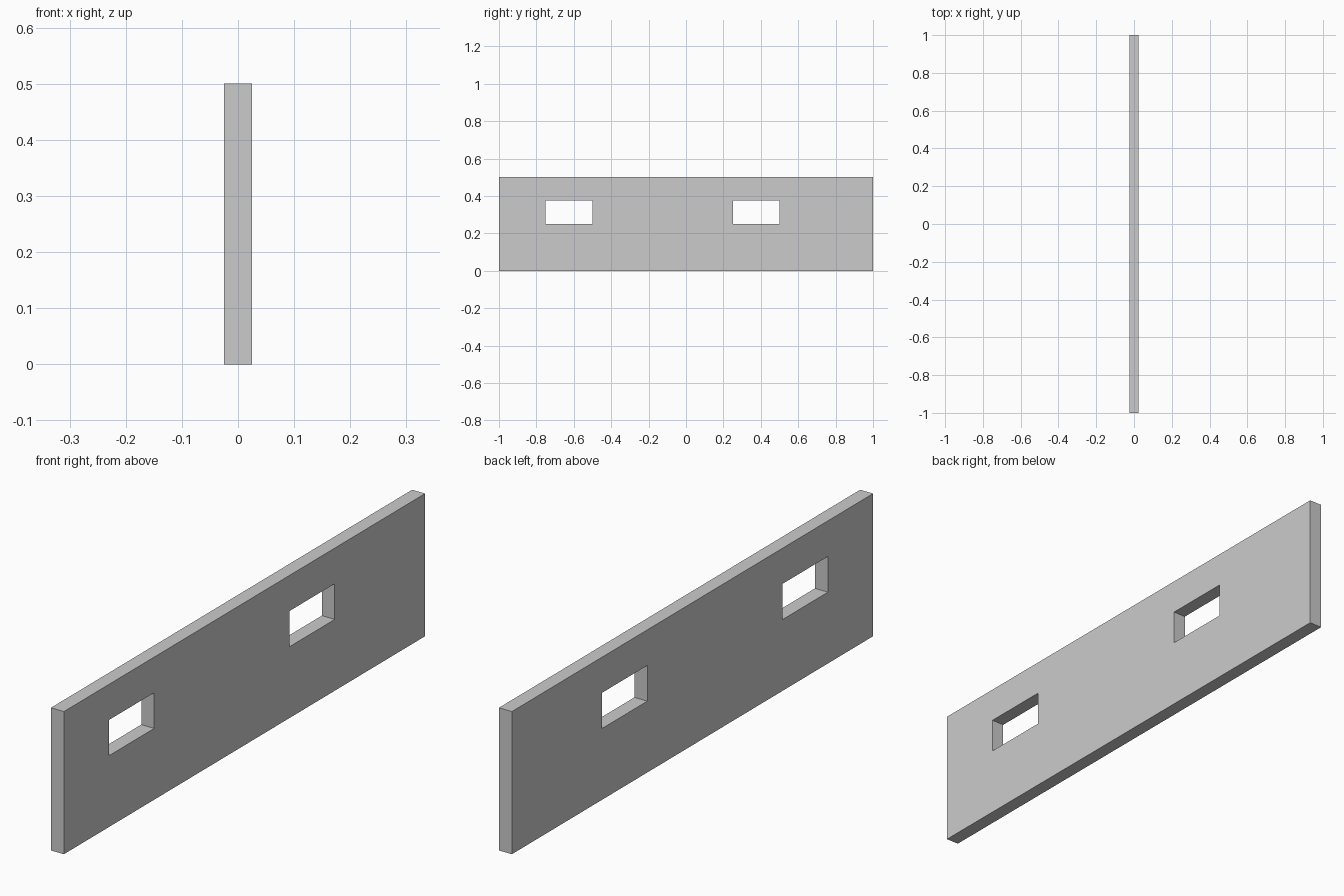
import bpy
import bmesh

if "Cube" in bpy.data.objects:
    bpy.data.objects.remove(bpy.data.objects["Cube"])

THICKNESS = 0.05
Y_LINES = [-1.0, -0.75, -0.5, 0.25, 0.5, 1.0]
Z_LINES = [0.0, 0.25, 0.375, 0.5]
WINDOWS = {(1, 1), (3, 1)}  # (column, row) cells left open

# Wall panel: a sheet of cells with the two window cells left out
bm = bmesh.new()
grid = [[bm.verts.new((0, y, z)) for z in Z_LINES] for y in Y_LINES]
for i in range(len(Y_LINES) - 1):
    for j in range(len(Z_LINES) - 1):
        if (i, j) not in WINDOWS:
            bm.faces.new((grid[i][j], grid[i + 1][j],
                          grid[i + 1][j + 1], grid[i][j + 1]))

mesh = bpy.data.meshes.new("wall_panel")
bm.to_mesh(mesh)
bm.free()
wall = bpy.data.objects.new("wall_panel", mesh)
bpy.context.collection.objects.link(wall)

# Thickness, which also forms the window reveals and outer edges
solid = wall.modifiers.new("thickness", 'SOLIDIFY')
solid.thickness = THICKNESS
solid.offset = 0
